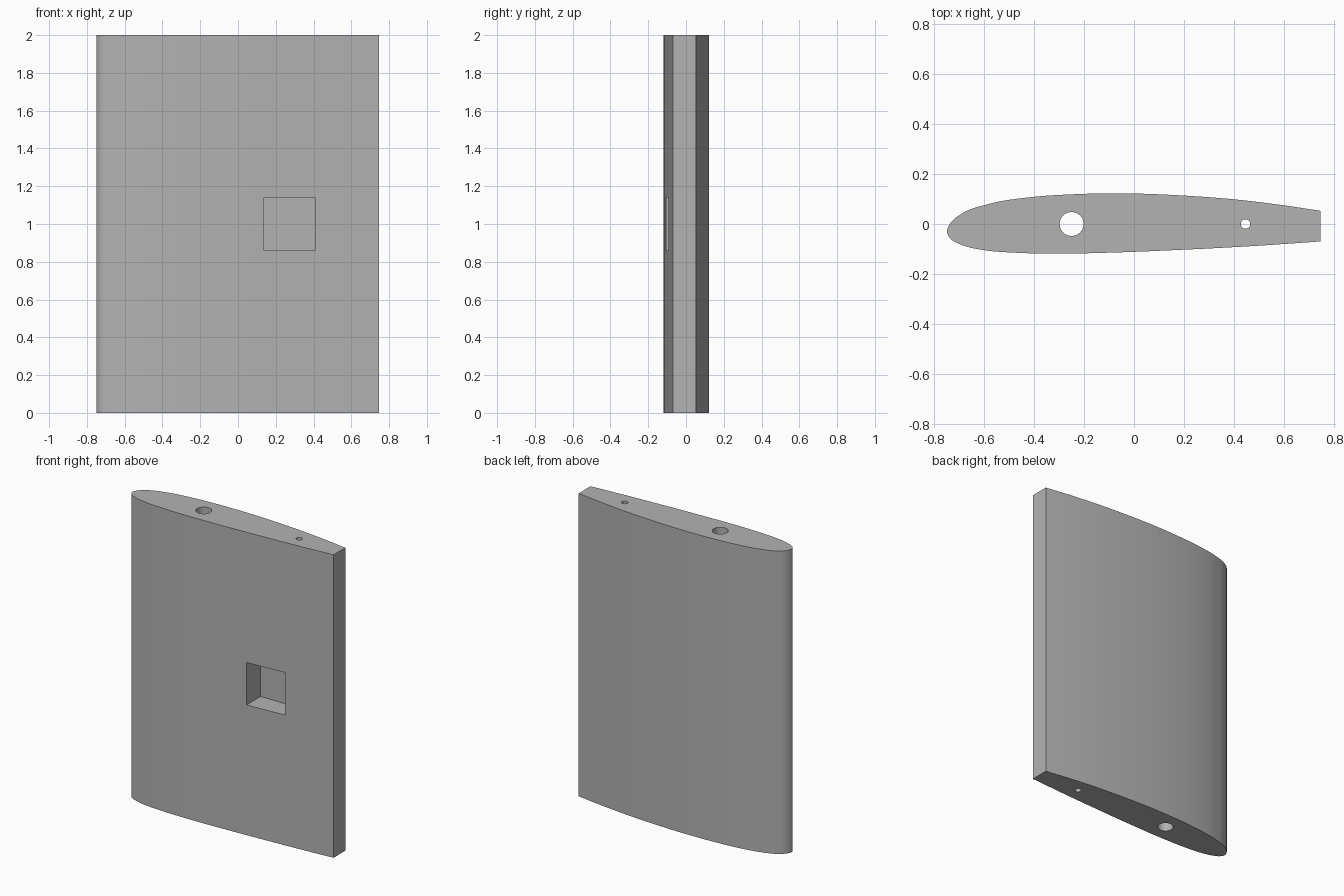
import bpy
import bmesh
from mathutils import Vector

if "Cube" in bpy.data.objects:
    bpy.data.objects.remove(bpy.data.objects["Cube"], do_unlink=True)

HEIGHT = 2.0
STEPS = 8

# Section outline: from the upper trailing corner, round the nose, to the lower one
OUTLINE = [Vector(p) for p in (
    (0.747, 0.053), (0.6, 0.075), (0.4, 0.099), (0.2, 0.114), (-0.07, 0.123),
    (-0.25, 0.119), (-0.42, 0.107), (-0.58, 0.081), (-0.69, 0.042), (-0.737, 0.002),
    (-0.75, -0.032), (-0.735, -0.06), (-0.69, -0.084), (-0.6, -0.105), (-0.48, -0.115),
    (-0.31, -0.119), (-0.1, -0.115), (0.2, -0.103), (0.5, -0.087), (0.747, -0.07))]


def smooth_path(points, steps):
    """Hermite curve through the points, with tangents scaled by chord length."""
    chords = [(b - a).length for a, b in zip(points, points[1:])]
    slopes = [(b - a) / c for a, b, c in zip(points, points[1:], chords)]
    tangents = [slopes[0]]
    for i in range(1, len(points) - 1):
        before, after = chords[i - 1], chords[i]
        tangents.append((slopes[i - 1] * after + slopes[i] * before) / (before + after))
    tangents.append(slopes[-1])
    path = []
    for i, c in enumerate(chords):
        for k in range(steps):
            t = k / steps
            s = 1 - t
            path.append(points[i] * (s * s * (1 + 2 * t)) + tangents[i] * (c * t * s * s)
                        + points[i + 1] * (t * t * (3 - 2 * t)) - tangents[i + 1] * (c * t * t * s))
    return path + [points[-1]]


def cut(target, cutter):
    """Subtract the cutter from the target, then drop it."""
    cutter.hide_render = True
    mod = target.modifiers.new(cutter.name, 'BOOLEAN')
    mod.operation = 'DIFFERENCE'
    mod.solver = 'EXACT'
    mod.object = cutter
    bpy.ops.object.select_all(action='DESELECT')
    bpy.context.view_layer.objects.active = target
    target.select_set(True)
    bpy.ops.object.modifier_apply(modifier=mod.name)
    bpy.data.objects.remove(cutter, do_unlink=True)


# Wing body: section extruded along the span
bm = bmesh.new()
section = bm.faces.new([bm.verts.new((p.x, p.y, 0)) for p in smooth_path(OUTLINE, STEPS)])
extruded = bmesh.ops.extrude_face_region(bm, geom=[section], use_keep_orig=True)
top = [v for v in extruded["geom"] if isinstance(v, bmesh.types.BMVert)]
bmesh.ops.translate(bm, verts=top, vec=(0, 0, HEIGHT))
bmesh.ops.recalc_face_normals(bm, faces=bm.faces)
mesh = bpy.data.meshes.new("wing_section")
bm.to_mesh(mesh)
bm.free()
wing = bpy.data.objects.new("wing_section", mesh)
bpy.context.collection.objects.link(wing)

# Spar hole and pin hole, right through the span
for name, x, radius in (("spar_hole", -0.25, 0.048), ("pin_hole", 0.447, 0.019)):
    bpy.ops.mesh.primitive_cylinder_add(vertices=48, radius=radius, depth=HEIGHT + 0.4,
                                        location=(x, 0, HEIGHT / 2))
    hole = bpy.context.object
    hole.name = name
    cut(wing, hole)

# Square pocket in the front surface
bpy.ops.mesh.primitive_cube_add(size=1, location=(0.272, -0.08, 1.0))
pocket = bpy.context.object
pocket.name = "pocket"
pocket.scale = (0.27, 0.24, 0.28)
bpy.context.view_layer.update()
cut(wing, pocket)

# Single grey finish
grey = bpy.data.materials.new("light_grey")
grey.use_nodes = True
grey.diffuse_color = (0.45, 0.45, 0.45, 1)
grey.node_tree.nodes["Principled BSDF"].inputs["Base Color"].default_value = grey.diffuse_color
wing.data.materials.clear()
wing.data.materials.append(grey)

bpy.ops.object.select_all(action='DESELECT')
wing.select_set(True)
bpy.context.view_layer.objects.active = wing
bpy.ops.object.shade_smooth_by_angle()
